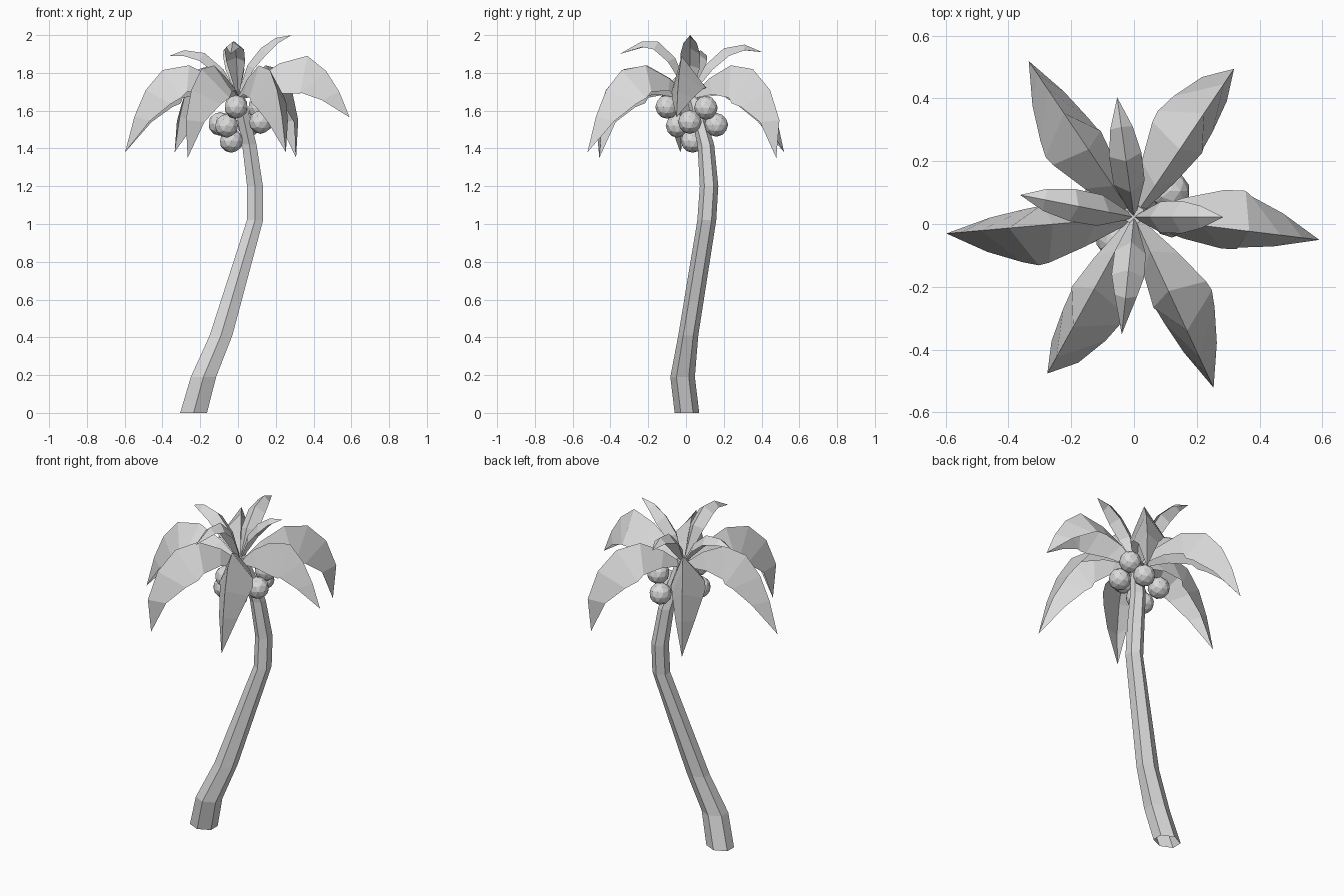
import bpy, bmesh, math
from mathutils import Vector, Matrix

cube = bpy.data.objects.get("Cube")
if cube:
    bpy.data.objects.remove(cube, do_unlink=True)

GREY = (0.7, 0.7, 0.7, 1)
mat = bpy.data.materials.new("plain grey")
mat.use_nodes = True
mat.diffuse_color = GREY
mat.node_tree.nodes["Principled BSDF"].inputs["Base Color"].default_value = GREY


def finish(bm, name):
    mesh = bpy.data.meshes.new(name)
    bm.to_mesh(mesh)
    bm.free()
    mesh.materials.append(mat)
    obj = bpy.data.objects.new(name, mesh)
    bpy.context.collection.objects.link(obj)
    return obj


def trunk():
    # centre x, centre y, height, half size in x, half size in y
    rings = [(-.235, .005, 0, .071, .065), (-.183, -.018, .19, .067, .065),
             (-.09, .012, .41, .06, .053), (.09, .11, 1.02, .043, .05),
             (.09, .122, 1.2, .042, .049), (.06, .105, 1.42, .038, .044),
             (0, .03, 1.7, .03, .034)]
    bm = bmesh.new()
    loops = []
    for x, y, z, rx, ry in rings:
        angles = [math.radians(30 + 60 * i) for i in range(6)]
        loops.append([bm.verts.new((x + rx / .866 * math.cos(a), y + ry * math.sin(a), z))
                      for a in angles])
    for a, b in zip(loops, loops[1:]):
        for i in range(6):
            j = (i + 1) % 6
            bm.faces.new((a[i], a[j], b[j], b[i]))
    bm.faces.new(loops[-1])
    finish(bm, "trunk")


def frond(name, azimuth, ridge, half_widths, drops, roll):
    """Roof-folded leaf: ridge of (reach, height), edges hung below its normal."""
    bm = bmesh.new()
    turn = Matrix.Rotation(math.radians(azimuth), 3, 'Z')
    centre = Vector((0, .022, 0))
    pts = [Vector((r, 0, z)) for r, z in ridge]
    rows = []
    for i, p in enumerate(pts):
        tangent = (pts[min(i + 1, len(pts) - 1)] - pts[max(i - 1, 0)]).normalized()
        tilt = Matrix.Rotation(math.radians(roll), 3, tangent)
        down = Vector((0, 1, 0)).cross(tangent)
        row = []
        for side in (-1, 0, 1):
            off = Vector((0, side * half_widths[i], 0)) + abs(side) * drops[i] * down
            row.append(bm.verts.new(turn @ (p + tilt @ off) + centre))
        rows.append(row)
    for a, b in zip(rows, rows[1:]):
        for k in range(2):
            bm.faces.new((a[k], b[k], b[k + 1], a[k + 1]))
    bmesh.ops.remove_doubles(bm, verts=bm.verts, dist=.0005)
    finish(bm, name)


trunk()

# Large drooping fronds
DROOP = [(0, 1.67), (.12, 1.77), (.26, 1.84), (.4, 1.815), (.49, 1.71), (.55, 1.57), (.6, 1.38)]
CURLED = [(0, 1.67), (.12, 1.77), (.26, 1.84), (.4, 1.82), (.51, 1.71), (.57, 1.55), (.55, 1.35)]
RAISED = [(0, 1.67), (.1, 1.77), (.22, 1.85), (.37, 1.89), (.47, 1.81), (.54, 1.7), (.595, 1.565)]
WIDTHS = [.012, .065, .095, .095, .085, .055, 0]
DROPS = [.01, .09, .16, .19, .16, .09, 0]
for name, azimuth, ridge in [
        ("left_frond", -7, RAISED), ("right_frond", 185, DROOP),
        ("front_right_frond", 241, CURLED), ("front_left_frond", 295, DROOP),
        ("back_right_frond", 124, DROOP), ("back_left_frond", 56, CURLED)]:
    frond(name, azimuth, ridge, WIDTHS, DROPS, 10)

# Small upright fronds at the crown
for name, azimuth, ridge in [
        ("left_sprout", 0, [(0, 1.69), (.05, 1.84), (.12, 1.93), (.2, 1.985), (.285, 2)]),
        ("right_sprout", 169, [(0, 1.69), (.08, 1.82), (.18, 1.905), (.29, 1.92), (.37, 1.89)]),
        ("front_sprout", 264, [(0, 1.69), (.08, 1.88), (.17, 1.965), (.26, 1.965), (.375, 1.9)]),
        ("back_sprout", 98, [(0, 1.69), (.08, 1.84), (.18, 1.93), (.29, 1.95), (.385, 1.91)])]:
    frond(name, azimuth, ridge, [.008, .05, .052, .036, 0], [.01, .04, .045, .03, 0], 0)

# Cluster of coconuts
for i, spot in enumerate([(-.01, -.1, 1.62), (-.06, -.045, 1.52), (-.035, .035, 1.44),
                          (.12, .02, 1.54), (.115, .105, 1.615), (.06, .16, 1.525),
                          (-.095, .1, 1.53)]):
    bm = bmesh.new()
    bmesh.ops.create_icosphere(bm, subdivisions=2, radius=.063,
                               matrix=Matrix.Translation(spot))
    finish(bm, "coconut_%d" % (i + 1))
